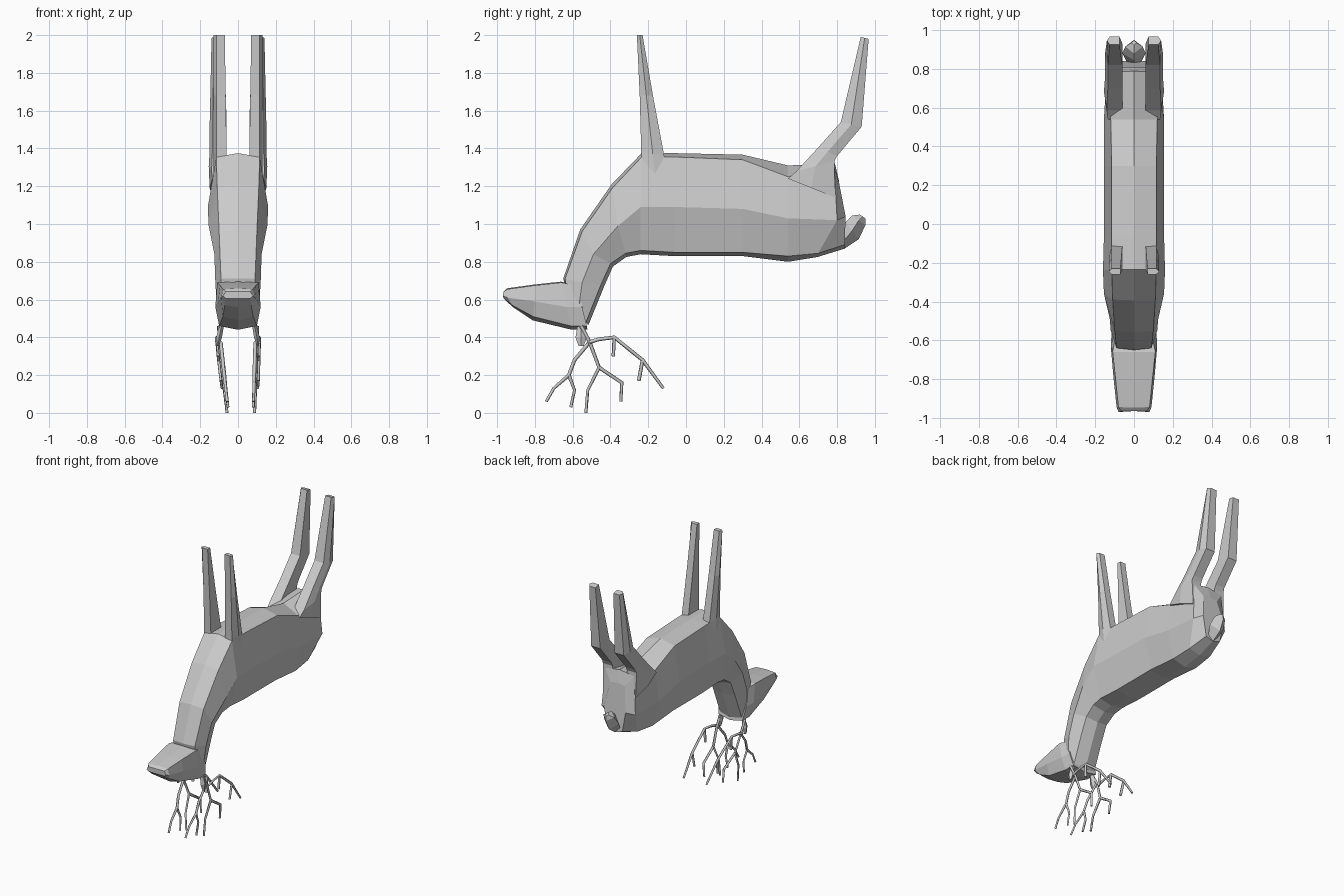
import bpy, bmesh
from mathutils import Vector


def loft(name, rings, mirror=False):
    """Skin a list of equal-length closed rings and cap both ends."""
    bm = bmesh.new()
    for side in ((1, -1) if mirror else (1,)):
        vs = [[bm.verts.new((p[0] * side, p[1], p[2])) for p in r] for r in rings]
        n = len(rings[0])
        for a, b in zip(vs, vs[1:]):
            for i in range(n):
                j = (i + 1) % n
                bm.faces.new((a[i], a[j], b[j], b[i]))
        bm.faces.new(vs[0])
        bm.faces.new(vs[-1])
    bmesh.ops.recalc_face_normals(bm, faces=bm.faces)
    me = bpy.data.meshes.new(name)
    bm.to_mesh(me)
    bm.free()
    ob = bpy.data.objects.new(name, me)
    bpy.context.collection.objects.link(ob)
    return ob


def body_ring(b, m, s, wb, wm, ws, rb=0.02, rs=0.02):
    """Eight-sided section: belly edge b, flank m, spine edge s as (y, z), then half widths and ridge heights."""
    d = (Vector(b) - Vector(s)).normalized()
    bc, sc = Vector(b) + d * rb, Vector(s) - d * rs
    return [(0, *bc), (wb, *b), (wm, *m), (ws, *s),
            (0, *sc), (-ws, *s), (-wm, *m), (-wb, *b)]


def leg_ring(f, b, xi, xo):
    """Five-sided leg section with a ridge on the outer side."""
    mid = ((f[0] + b[0]) / 2, (f[1] + b[1]) / 2)
    return [(xi, *f), (xo - 0.015, *f), (xo, *mid), (xo - 0.015, *b), (xi, *b)]


# Torso and neck, rump to head
loft("body", [
    body_ring((0.81, 1.22), (0.845, 1.04), (0.84, 0.89), 0.06, 0.09, 0.06, 0.01),
    body_ring((0.785, 1.30), (0.80, 1.02), (0.70, 0.845), 0.12, 0.14, 0.09),
    body_ring((0.54, 1.25), (0.54, 1.03), (0.54, 0.83), 0.12, 0.155, 0.10, 0.06, 0.03),
    body_ring((0.30, 1.34), (0.30, 1.08), (0.30, 0.85), 0.115, 0.155, 0.10, 0.027),
    body_ring((-0.06, 1.355), (-0.06, 1.09), (-0.06, 0.85), 0.115, 0.155, 0.10),
    body_ring((-0.235, 1.355), (-0.24, 1.09), (-0.24, 0.86), 0.115, 0.16, 0.10),
    body_ring((-0.39, 1.19), (-0.36, 0.99), (-0.32, 0.845), 0.11, 0.155, 0.095),
    body_ring((-0.55, 0.96), (-0.49, 0.84), (-0.40, 0.79), 0.10, 0.125, 0.09, 0.015),
    body_ring((-0.64, 0.71), (-0.55, 0.69), (-0.45, 0.68), 0.09, 0.12, 0.09, 0.01),
    body_ring((-0.62, 0.58), (-0.57, 0.54), (-0.53, 0.48), 0.09, 0.11, 0.09, 0.0),
])

# Upside-down head, jaw uppermost
loft("head", [
    body_ring((-0.56, 0.67), (-0.55, 0.56), (-0.525, 0.46), 0.09, 0.115, 0.10, 0.0),
    body_ring((-0.66, 0.69), (-0.63, 0.56), (-0.61, 0.46), 0.11, 0.12, 0.10, 0.005),
    body_ring((-0.80, 0.675), (-0.80, 0.59), (-0.81, 0.51), 0.095, 0.105, 0.08, 0.005),
    body_ring((-0.945, 0.655), (-0.945, 0.61), (-0.92, 0.57), 0.08, 0.09, 0.07, 0.005, 0.01),
    body_ring((-0.965, 0.642), (-0.97, 0.62), (-0.965, 0.605), 0.065, 0.08, 0.065, 0.0, 0.0),
])

# Legs pointing up
loft("front_legs", [
    leg_ring((-0.235, 1.25), (-0.09, 1.25), 0.06, 0.13),
    leg_ring((-0.237, 1.38), (-0.115, 1.36), 0.06, 0.13),
    leg_ring((-0.245, 1.68), (-0.175, 1.68), 0.065, 0.13),
    leg_ring((-0.26, 2.0), (-0.23, 2.0), 0.07, 0.13),
], True)
loft("hind_legs", [
    leg_ring((0.54, 1.24), (0.79, 1.14), 0.06, 0.15),
    leg_ring((0.585, 1.28), (0.785, 1.33), 0.06, 0.155),
    leg_ring((0.70, 1.405), (0.80, 1.36), 0.06, 0.15),
    leg_ring((0.82, 1.54), (0.93, 1.515), 0.06, 0.15),
    leg_ring((0.925, 1.99), (0.967, 1.98), 0.075, 0.14),
], True)


def leaf(c, w, t):
    """Diamond section around a centre (y, z)."""
    x, y, z = c
    return [(x - w, y, z), (x, y - t[0], z - t[1]), (x + w, y, z), (x, y + t[0], z + t[1])]


# Tail and ears
loft("tail", [
    leaf((0, 0.82, 0.89), 0.03, (0.02, -0.02)),
    leaf((0, 0.88, 0.965), 0.06, (0.035, -0.045)),
    leaf((0, 0.915, 1.02), 0.045, (0.035, -0.025)),
    leaf((0, 0.935, 1.04), 0.012, (0.014, -0.01)),
])
loft("ears", [
    leaf((0.085, -0.555, 0.47), 0.012, (0.018, 0)),
    leaf((0.10, -0.555, 0.40), 0.015, (0.03, 0)),
    leaf((0.105, -0.555, 0.355), 0.005, (0.014, 0)),
], True)

# Antlers: branches as (y, z) paths with a small sideways offset
BRANCHES = [
    (0.0, [(-0.555, 0.46), (-0.51, 0.375)]),
    (-0.008, [(-0.51, 0.375), (-0.59, 0.28), (-0.62, 0.20), (-0.70, 0.13), (-0.74, 0.06)]),
    (-0.008, [(-0.62, 0.20), (-0.59, 0.12), (-0.61, 0.03)]),
    (0.0, [(-0.51, 0.375), (-0.46, 0.24), (-0.52, 0.12), (-0.53, 0.0)]),
    (0.0, [(-0.46, 0.24), (-0.34, 0.16), (-0.345, 0.06)]),
    (0.012, [(-0.51, 0.375), (-0.46, 0.39), (-0.38, 0.40), (-0.23, 0.28), (-0.12, 0.13)]),
    (0.012, [(-0.38, 0.40), (-0.385, 0.30)]),
    (0.012, [(-0.23, 0.28), (-0.25, 0.17)]),
]


def antler(name, side, lean):
    cu = bpy.data.curves.new(name, 'CURVE')
    cu.dimensions = '3D'
    cu.bevel_depth = 0.010
    cu.bevel_resolution = 0
    cu.use_fill_caps = True
    for off, path in BRANCHES:
        sp = cu.splines.new('POLY')
        sp.points.add(len(path) - 1)
        for p, (y, z) in zip(sp.points, path):
            x = side * (0.10 + off - lean * max(0, 1 - z / 0.38))
            p.co = (x, y, z, 1)
            p.radius = 0.8 if z < 0.15 else 1.0
    bpy.context.collection.objects.link(bpy.data.objects.new(name, cu))


antler("right_antler", 1, 0.012)
antler("left_antler", -1, 0.042)
